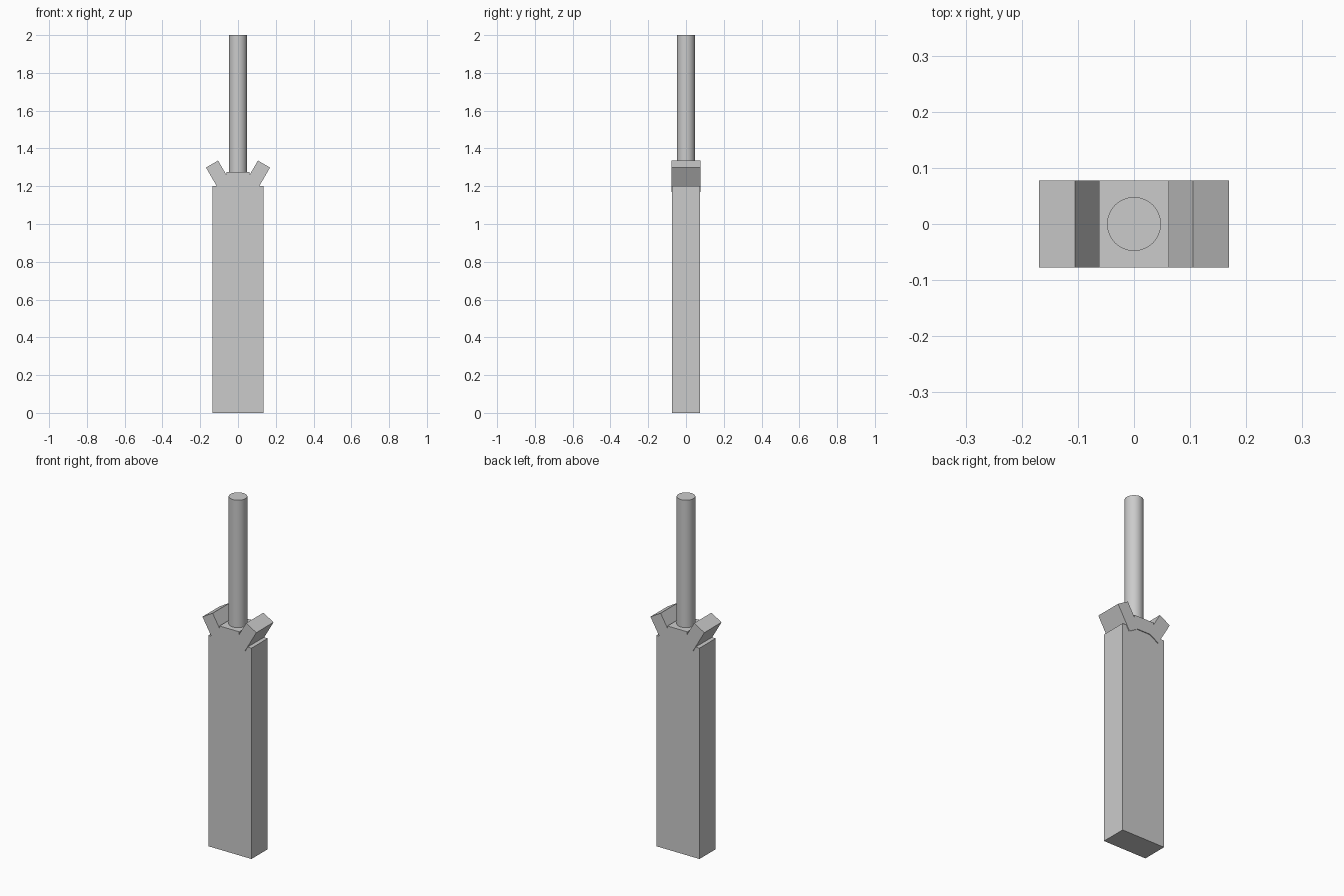
import bpy
import math

if "Cube" in bpy.data.objects:
    bpy.data.objects.remove(bpy.data.objects["Cube"])

grey = bpy.data.materials.new("plain grey")
grey.diffuse_color = (0.6, 0.6, 0.6, 1)
grey.use_nodes = True
grey.node_tree.nodes["Principled BSDF"].inputs["Base Color"].default_value = grey.diffuse_color


def box(name, size, centre, tilt=0.0):
    bpy.ops.mesh.primitive_cube_add(size=1, location=centre, rotation=(0, tilt, 0))
    ob = bpy.context.object
    ob.name = name
    ob.scale = size
    bpy.ops.object.transform_apply(location=False, rotation=False, scale=True)
    ob.data.materials.append(grey)
    return ob


# Blade slab, standing on its tip
box("blade", (0.272, 0.146, 1.2), (0, 0, 0.6))

# Guard: centre block and two arms tilted outwards
box("guard_centre", (0.124, 0.155, 0.075), (0, 0, 1.2375))
for side, name in ((-1, "guard_arm_left"), (1, "guard_arm_right")):
    box(name, (0.074, 0.155, 0.15), (side * 0.1, 0, 1.2525), side * math.radians(30))

# Round grip
bpy.ops.mesh.primitive_cylinder_add(vertices=32, radius=0.048, depth=0.74,
                                    location=(0, 0, 1.63))
grip = bpy.context.object
grip.name = "grip"
grip.data.materials.append(grey)
bpy.ops.object.shade_smooth_by_angle(angle=math.radians(30))
